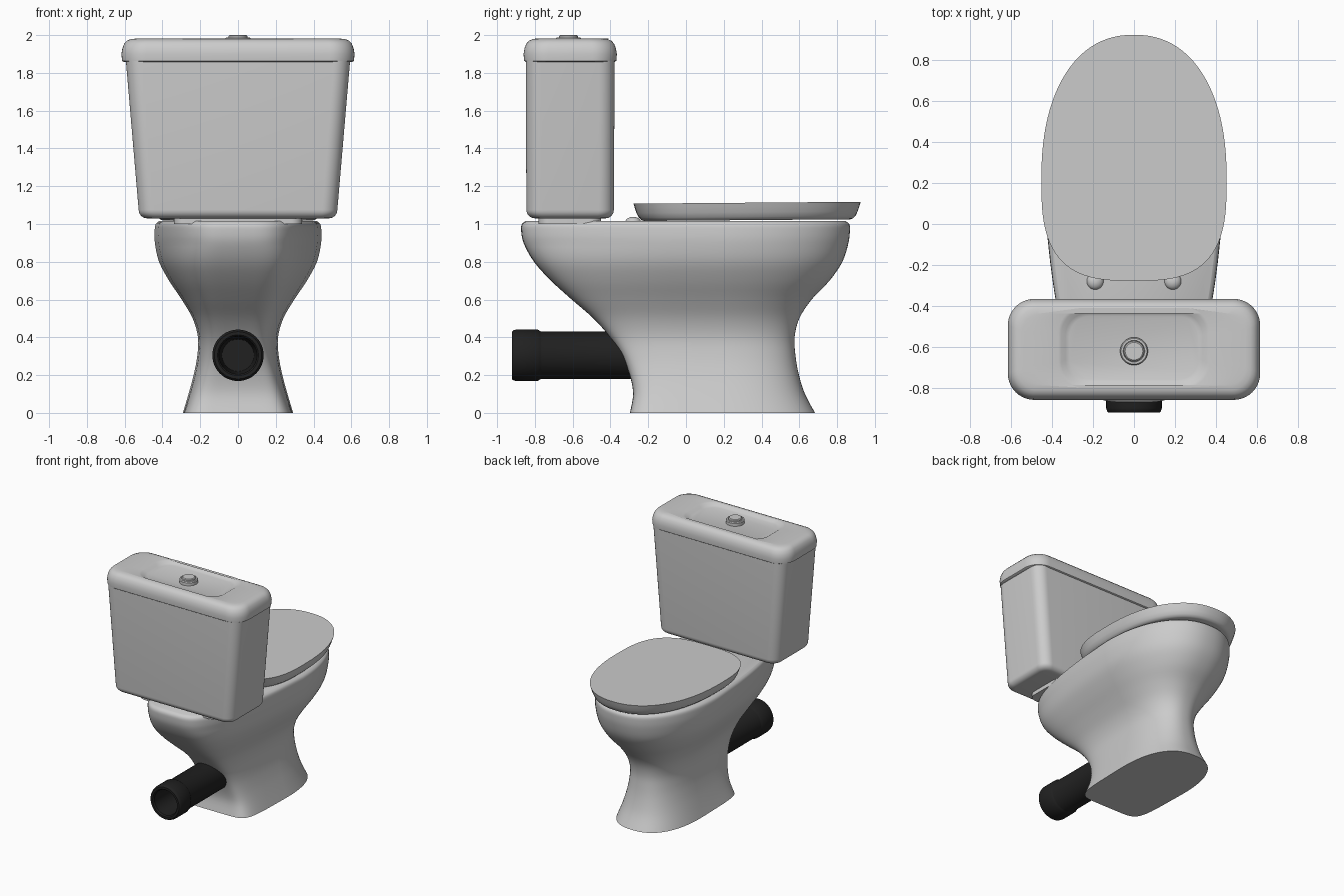
import bpy, bmesh
from math import sin, cos, pi, radians

if "Cube" in bpy.data.objects:
    bpy.data.objects.remove(bpy.data.objects["Cube"])


def loft(name, rings, angle=35, mat=None):
    """Skin a stack of equal-length rings and cap both ends."""
    bm = bmesh.new()
    rows = [[bm.verts.new(p) for p in r] for r in rings]
    n = len(rows[0])
    for a, b in zip(rows, rows[1:]):
        for i in range(n):
            j = (i + 1) % n
            bm.faces.new((a[i], a[j], b[j], b[i]))
    bm.faces.new(rows[0][::-1])
    bm.faces.new(rows[-1])
    bmesh.ops.recalc_face_normals(bm, faces=bm.faces)
    me = bpy.data.meshes.new(name)
    bm.to_mesh(me)
    bm.free()
    ob = bpy.data.objects.new(name, me)
    bpy.context.collection.objects.link(ob)
    if mat:
        me.materials.append(mat)
    bpy.ops.object.select_all(action='DESELECT')
    ob.select_set(True)
    bpy.context.view_layer.objects.active = ob
    bpy.ops.object.shade_smooth_by_angle(angle=radians(angle))
    return ob


def egg(z, yb, yf, hw, ym=0.2, nf=2.2, nb=4.0, k=0.0, n=96):
    """Plan outline: round front, squarer back that narrows by k."""
    pts = []
    for i in range(n):
        t = 2 * pi * i / n
        c, s = cos(t), sin(t)
        e = 2 / (nf if s >= 0 else nb)
        x = hw * abs(c) ** e * (1 if c >= 0 else -1)
        v = abs(s) ** e
        if s >= 0:
            y = ym + (yf - ym) * v
        else:
            y = ym + (yb - ym) * v
            x *= 1 - k * v ** 1.3
        pts.append((x, y, z))
    return pts


def rrect(z, hw, y0, y1, r, seg=10):
    """Rounded rectangle outline."""
    pts = []
    for q, (sx, yc) in enumerate(((1, y1 - r), (-1, y1 - r), (-1, y0 + r), (1, y0 + r))):
        for i in range(seg + 1):
            t = pi / 2 * (q + i / seg)
            pts.append((sx * (hw - r) + r * cos(t), yc + r * sin(t), z))
    return pts


def circle(r, h, axis, cx=0, cy=0, n=48):
    a = [2 * pi * i / n for i in range(n)]
    if axis == 'Y':
        return [(cx + r * cos(t), h, cy + r * sin(t)) for t in a]
    return [(cx + r * cos(t), cy + r * sin(t), h) for t in a]


def smooth_rows(keys, sub=4):
    """Catmull-Rom interpolation between key rows."""
    out = []
    for i in range(len(keys) - 1):
        p = [keys[max(0, min(len(keys) - 1, i + d))] for d in (-1, 0, 1, 2)]
        for s in range(sub):
            t = s / sub
            out.append([0.5 * (2 * b + (c - a) * t + (2 * a - 5 * b + 4 * c - d) * t * t
                               + (3 * b - a - 3 * c + d) * t ** 3) for a, b, c, d in zip(*p)])
    return out + [list(keys[-1])]


# Bowl and pedestal: z, back y, front y, half width
bowl = [(0, -.297, .683, .292), (.1, -.28, .63, .262), (.2, -.298, .598, .235),
        (.3, -.338, .58, .216), (.4, -.402, .575, .212), (.5, -.49, .60, .24),
        (.6, -.605, .665, .298), (.7, -.715, .76, .365), (.8, -.805, .828, .418),
        (.9, -.86, .86, .44), (.97, -.873, .868, .441), (1.0, -.868, .864, .435),
        (1.015, -.85, .846, .418)]
rings = []
for z, yb, yf, hw in smooth_rows(bowl):
    u = max(0, min(1, z / 0.9))
    rings.append(egg(z, yb, yf, hw, nf=2.45 - .25 * u, nb=7 - 3 * u, k=.05 + .21 * u))
loft("bowl_pedestal", rings, 50)

# Closed seat cover with flared rim
seat = [(1.018, .055), (1.022, .042), (1.035, .028), (1.06, .016), (1.09, .006), (1.11, 0)]
rings = [egg(z, -.278 + d, .925 - d, .453 - d, ym=.22, nf=2.25, nb=3) for z, d in seat]
rings = [[(x, y, z + .008 * y) for x, y, z in r] for r in rings]
loft("seat_cover", rings, 40)

# Seat hinges
for side, sx in (("left", -1), ("right", 1)):
    dome = [(.042 * cos(a), 1.008 + .03 * sin(a)) for a in [pi / 2 * i / 8 for i in range(8)]]
    loft("hinge_" + side, [circle(r, z, 'Z', sx * .19, -.28, 24) for r, z in dome])

# Cistern: rounded bottom, flaring upwards
rings = []
for i in range(7):
    t = pi / 2 * i / 6
    d = .045 * (1 - sin(t))
    rings.append(rrect(1.03 + .045 * (1 - cos(t)), .526 - d, -.845 + d, -.382 - d, .08 - .5 * d))
rings.append(rrect(1.87, .594, -.848, -.378, .085))
loft("cistern", rings, 40)
loft("cistern_gasket", [rrect(z, .34, -.78, -.45, .06) for z in (1.0, 1.035)])

# Cistern lid with shallow dished top
lid = [(1.858, .605), (1.864, .614), (1.90, .617), (1.93, .612), (1.955, .602),
       (1.97, .588), (1.978, .57), (1.981, .545)]
rings = []
for z, hw in lid:
    d = .617 - hw
    rings.append(rrect(z, hw, -.86 + d, -.366 - d, .13 - d * .6))
for z, hw, y0, y1, r in ((1.981, .37, -.80, -.41, .12), (1.977, .355, -.79, -.42, .115),
                         (1.964, .335, -.775, -.435, .11), (1.957, .315, -.76, -.45, .10)):
    rings.append(rrect(z, hw, y0, y1, r))
loft("cistern_lid", rings, 40)

# Flush button
btn = [(.068, 1.95), (.068, 1.98), (.063, 1.987), (.053, 1.987), (.051, 1.983),
       (.049, 1.995), (.043, 2.0)]
loft("flush_button", [circle(r, z, 'Z', 0, -.622) for r, z in btn], 30)

# Waste pipe with open collar
black = bpy.data.materials.new("black_plastic")
black.diffuse_color = (.015, .015, .015, 1)
black.use_nodes = True
black.node_tree.nodes["Principled BSDF"].inputs["Base Color"].default_value = black.diffuse_color
pipe = [(.125, -.2), (.125, -.765), (.128, -.772), (.136, -.785), (.136, -.90), (.132, -.915),
        (.125, -.922), (.108, -.922), (.1, -.912), (.095, -.78), (.085, -.5)]
loft("waste_pipe", [circle(r, y, 'Y', 0, .305) for r, y in pipe], 35, black)
